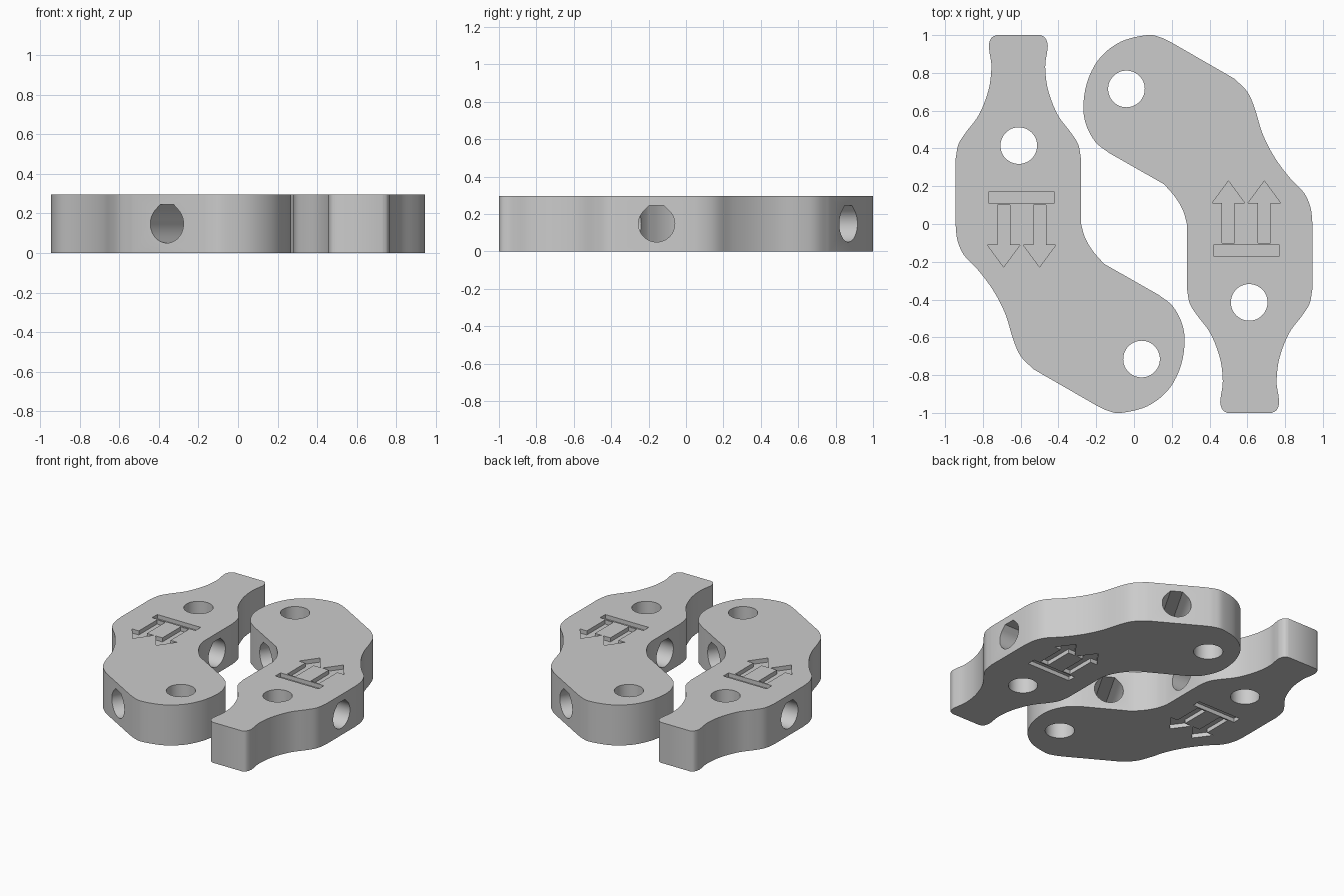
import bpy, bmesh
from math import pi, sin, cos, radians
from mathutils import Matrix, Vector

if "Cube" in bpy.data.objects:
    bpy.data.objects.remove(bpy.data.objects["Cube"])

HEIGHT = 0.295
HOLE = 0.097
GROOVE = 0.03

# Curved stretches of the outline; straight walls join one to the next
CURVES = [
    [(-0.73, 1.0), (-0.755, 0.985), (-0.768, 0.95), (-0.765, 0.91), (-0.755, 0.83),
     (-0.77, 0.71), (-0.82, 0.58), (-0.89, 0.485), (-0.93, 0.42), (-0.945, 0.34)],
    [(-0.945, 0.0), (-0.935, -0.085), (-0.9, -0.165), (-0.82, -0.25), (-0.74, -0.36),
     (-0.68, -0.48), (-0.64, -0.61), (-0.6, -0.7), (-0.53, -0.77)],
    [(-0.2, -0.96), (-0.14, -0.988), (-0.07, -1.0), (0.07, -0.965), (0.18, -0.88),
     (0.245, -0.76), (0.268, -0.63), (0.255, -0.53), (0.205, -0.435), (0.13, -0.375)],
    [(-0.16, -0.21), (-0.22, -0.14), (-0.26, -0.07), (-0.28, 0.0)],
    [(-0.28, 0.34), (-0.295, 0.42), (-0.335, 0.485), (-0.405, 0.58), (-0.455, 0.71),
     (-0.47, 0.83), (-0.46, 0.91), (-0.457, 0.95), (-0.47, 0.985), (-0.495, 1.0)],
]


def smooth_curve(points, steps=5):
    """Catmull-Rom curve through the points."""
    p = [Vector(q) for q in points]
    p = [2 * p[0] - p[1]] + p + [2 * p[-1] - p[-2]]
    out = []
    for a, b, c, d in zip(p, p[1:], p[2:], p[3:]):
        for i in range(steps):
            t = i / steps
            out.append(0.5 * (2 * b + (c - a) * t + (2 * a - 5 * b + 4 * c - d) * t ** 2
                              + (3 * b - a - 3 * c + d) * t ** 3))
    return out + [p[-2]]


def prism(bm, profile, depth, place=Matrix()):
    """Solid from a flat profile, extruded along the local z axis."""
    low, high = ([bm.verts.new(place @ Vector((x, y, z))) for x, y in profile]
                 for z in (0, depth))
    bm.faces.new(low[::-1])
    bm.faces.new(high)
    for i in range(len(low)):
        j = (i + 1) % len(low)
        bm.faces.new((low[i], low[j], high[j], high[i]))


def mesh_object(name, bm):
    bmesh.ops.recalc_face_normals(bm, faces=bm.faces)
    mesh = bpy.data.meshes.new(name)
    bm.to_mesh(mesh)
    bm.free()
    obj = bpy.data.objects.new(name, mesh)
    bpy.context.collection.objects.link(obj)
    return obj


def arc(start, end, count):
    angles = [radians(start + (end - start) * i / count) for i in range(count + 1)]
    return [(HOLE * cos(a), HOLE * sin(a)) for a in angles]


grey = bpy.data.materials.new("light grey")
grey.use_nodes = True
grey.diffuse_color = (0.6, 0.6, 0.6, 1)
grey.node_tree.nodes["Principled BSDF"].inputs["Base Color"].default_value = (0.6, 0.6, 0.6, 1)

# Solid body
bm = bmesh.new()
prism(bm, [p for curve in CURVES for p in smooth_curve(curve)], HEIGHT)
left_link = mesh_object("left_link", bm)
left_link.data.materials.append(grey)

# Vertical holes
bm = bmesh.new()
for x, y in ((-0.61, 0.415), (0.04, -0.715)):
    prism(bm, arc(0, 360, 48)[:-1], HEIGHT + 0.2, Matrix.Translation((x, y, -0.1)))

# Sideways bores with a flattened teardrop roof
flat = HOLE * (2 ** 0.5 - 1)
teardrop = arc(135, 405, 36) + [(flat, HOLE), (-flat, HOLE)]
for x, y, turn in ((-1.05, 0.157, 90), (0.03, -0.193, -30)):
    place = (Matrix.Translation((x, y, HEIGHT / 2)) @ Matrix.Rotation(radians(turn), 4, 'Z')
             @ Matrix.Rotation(pi / 2, 4, 'X'))
    prism(bm, teardrop, 0.89, place)

# Bar and arrow grooves on both faces
for z in (-GROOVE, HEIGHT - GROOVE):
    place = Matrix.Translation((0, 0, z))
    prism(bm, [(-0.77, 0.11), (-0.42, 0.11), (-0.42, 0.17), (-0.77, 0.17)], 2 * GROOVE, place)
    for x in (-0.69, -0.5):
        half = [(0.033, 0.1), (0.033, -0.11), (0.087, -0.11)]
        arrow = ([(x + u, v) for u, v in half] + [(x, -0.228)]
                 + [(x - u, v) for u, v in reversed(half)])
        prism(bm, arrow, 2 * GROOVE, place)
cutter = mesh_object("cutter", bm)
cutter.hide_render = True

# Cut the body, then keep the finished mesh
cut = left_link.modifiers.new("cut", 'BOOLEAN')
cut.operation = 'DIFFERENCE'
cut.solver = 'EXACT'
cut.object = cutter
bpy.context.view_layer.update()
done = bpy.data.meshes.new_from_object(
    left_link.evaluated_get(bpy.context.evaluated_depsgraph_get()))
left_link.modifiers.clear()
left_link.data = done
bpy.data.objects.remove(cutter)

bpy.ops.object.select_all(action='DESELECT')
left_link.select_set(True)
bpy.context.view_layer.objects.active = left_link
bpy.ops.object.shade_smooth_by_angle(angle=radians(30))

# The facing twin is turned half a revolution; the model's own left is +x
left_link.name = "right_link"
twin = bpy.data.objects.new("left_link", left_link.data)
twin.rotation_euler.z = pi
bpy.context.collection.objects.link(twin)
